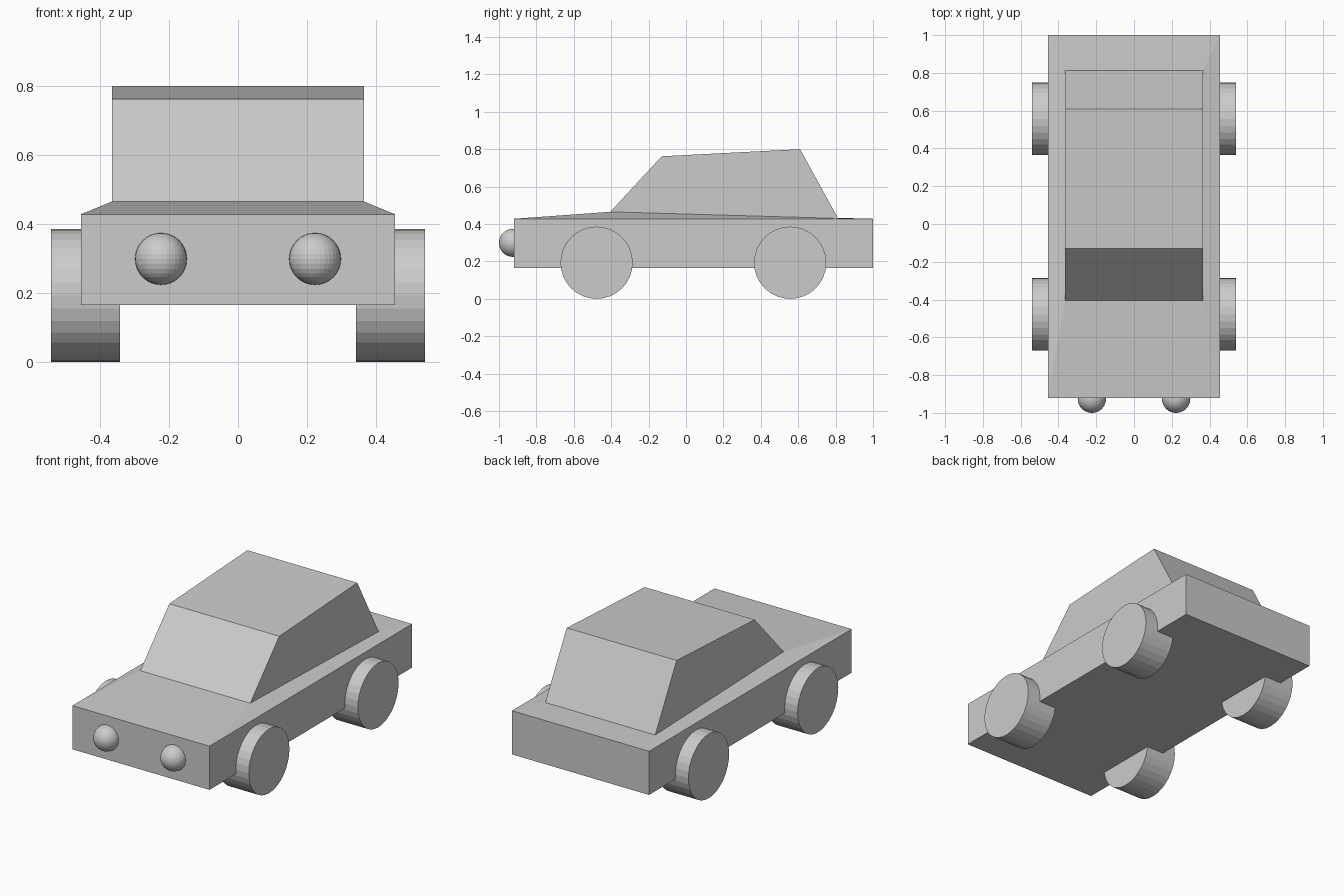
import bpy, bmesh
from math import pi

if "Cube" in bpy.data.objects:
    bpy.data.objects.remove(bpy.data.objects["Cube"])


def ring(half_width, front, back):
    """Four corners; front and back are (y, z)."""
    (fy, fz), (by, bz) = front, back
    return [(-half_width, fy, fz), (half_width, fy, fz),
            (half_width, by, bz), (-half_width, by, bz)]


def loft(name, rings):
    bm = bmesh.new()
    loops = [[bm.verts.new(p) for p in r] for r in rings]
    for a, b in zip(loops, loops[1:]):
        for i in range(4):
            j = (i + 1) % 4
            bm.faces.new((a[i], a[j], b[j], b[i]))
    bm.faces.new(loops[0][::-1])
    bm.faces.new(loops[-1])
    bmesh.ops.recalc_face_normals(bm, faces=bm.faces)
    mesh = bpy.data.meshes.new(name)
    bm.to_mesh(mesh)
    bm.free()
    obj = bpy.data.objects.new(name, mesh)
    bpy.context.collection.objects.link(obj)
    return obj


# Body and cabin: underside, shoulder line, cabin base, roof
loft("car_body", [
    ring(0.455, (-0.92, 0.166), (1.0, 0.166)),
    ring(0.455, (-0.92, 0.428), (1.0, 0.428)),
    ring(0.365, (-0.405, 0.465), (0.813, 0.430)),
    ring(0.365, (-0.13, 0.762), (0.61, 0.80)),
])

for side, sx in (("left", -1), ("right", 1)):
    # Wheels, set partly into the body
    for end, y in (("front", -0.478), ("rear", 0.557)):
        bpy.ops.mesh.primitive_cylinder_add(
            vertices=32, radius=0.193, depth=0.2,
            location=(sx * 0.441, y, 0.193), rotation=(0, pi / 2, 0))
        bpy.context.object.name = f"{end}_{side}_wheel"
    # Headlights
    bpy.ops.mesh.primitive_uv_sphere_add(
        segments=32, ring_count=16, radius=0.075,
        location=(sx * 0.223, -0.925, 0.299))
    bpy.context.object.name = f"{side}_headlight"
